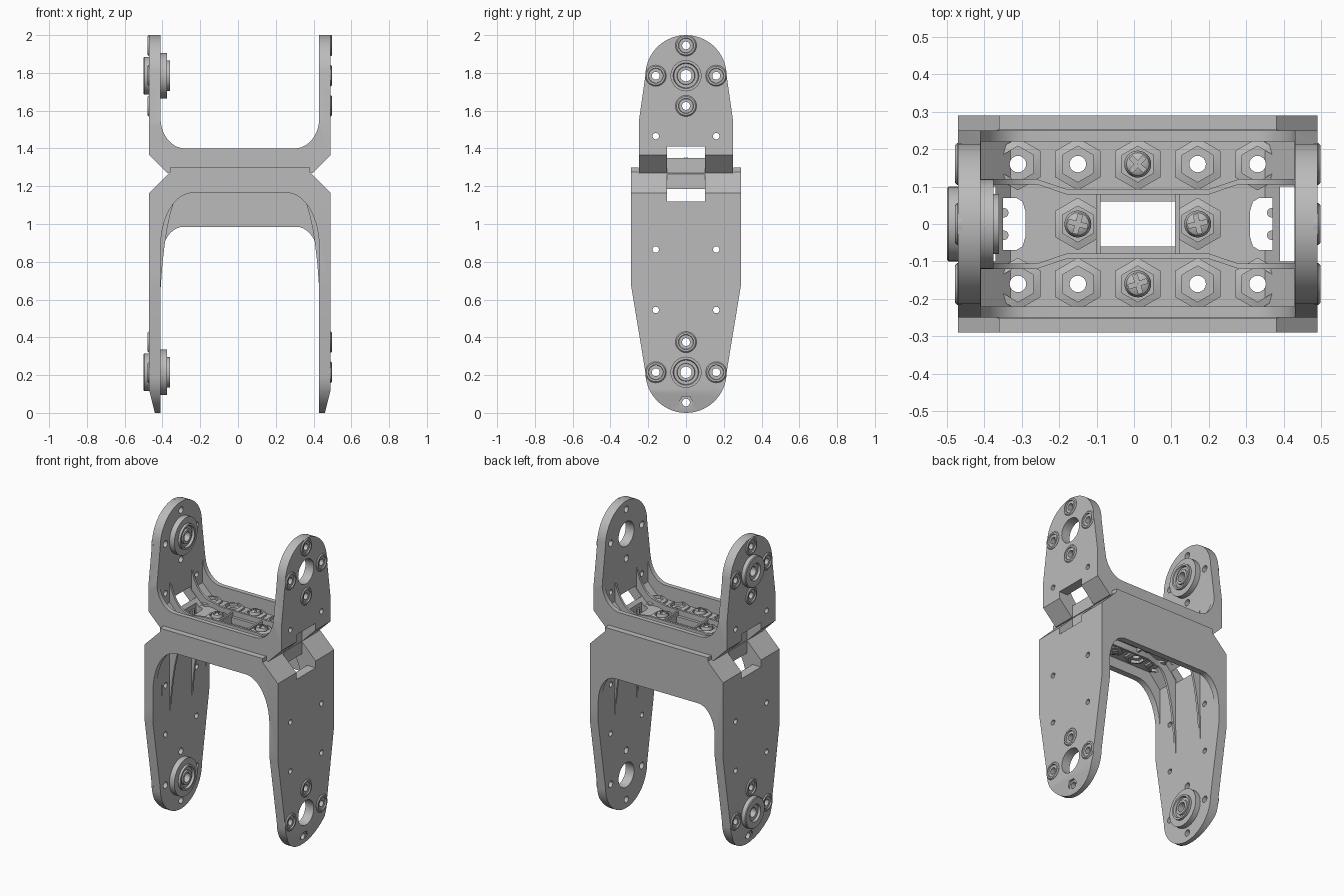
import bpy, bmesh, math
from mathutils import Vector, Matrix

if "Cube" in bpy.data.objects:
    bpy.data.objects.remove(bpy.data.objects["Cube"])

grey = bpy.data.materials.new("plain grey")
grey.use_nodes = True
COLOUR = (0.5, 0.5, 0.5, 1)
grey.diffuse_color = COLOUR
grey.node_tree.nodes["Principled BSDF"].inputs["Base Color"].default_value = COLOUR
parts = []


def finish(name, bm):
    bmesh.ops.recalc_face_normals(bm, faces=bm.faces)
    mesh = bpy.data.meshes.new(name)
    bm.to_mesh(mesh)
    bm.free()
    mesh.materials.append(grey)
    ob = bpy.data.objects.new(name, mesh)
    bpy.context.collection.objects.link(ob)
    parts.append(ob)
    return ob


def prism(name, pts, axis, lo, hi):
    """Extrude a 2D outline along one axis."""
    put = {"x": lambda p, d: (d, p[0], p[1]),
           "y": lambda p, d: (p[0], d, p[1]),
           "z": lambda p, d: (p[0], p[1], d)}[axis]
    bm = bmesh.new()
    a = [bm.verts.new(put(p, lo)) for p in pts]
    b = [bm.verts.new(put(p, hi)) for p in pts]
    bm.faces.new(a)
    bm.faces.new(b)
    for i in range(len(a)):
        j = (i + 1) % len(a)
        bm.faces.new((a[i], a[j], b[j], b[i]))
    return finish(name, bm)


def box(name, x, y, z):
    return prism(name, [(x[0], y[0]), (x[1], y[0]), (x[1], y[1]), (x[0], y[1])], "z", *z)


def circle(u, v, r, n=24):
    return [(u + r * math.cos(math.tau * i / n), v + r * math.sin(math.tau * i / n)) for i in range(n)]


def lathe(name, profile, n, place):
    """Spin a closed (radius, height) outline around z, then place it."""
    bm = bmesh.new()
    rings = [[bm.verts.new((r * math.sin(math.tau * i / n), r * math.cos(math.tau * i / n), h))
              for r, h in profile] for i in range(n)]
    for i in range(n):
        p, q = rings[i], rings[(i + 1) % n]
        for k in range(len(profile)):
            m = (k + 1) % len(profile)
            bm.faces.new((p[k], p[m], q[m], q[k]))
    bmesh.ops.transform(bm, matrix=place, verts=bm.verts)
    return finish(name, bm)


def bool_with(ob, tools):
    """Apply a list of (operation, tool) booleans and drop the tools."""
    for op, tool in tools:
        tool.hide_render = True
        mod = ob.modifiers.new("cut", "BOOLEAN")
        mod.operation, mod.object, mod.solver = op, tool, "EXACT"
    bpy.context.view_layer.update()
    dg = bpy.context.evaluated_depsgraph_get()
    mesh = bpy.data.meshes.new_from_object(ob.evaluated_get(dg))
    ob.modifiers.clear()
    ob.data = mesh
    for _, tool in tools:
        parts.remove(tool)
        bpy.data.objects.remove(tool)


def fillet(wall_x, wall_z, flat_x, flat_z, n=10):
    """Quarter ellipse from a wall into a flat."""
    ts = [math.pi / 2 * i / n for i in range(n + 1)]
    return [(flat_x + (wall_x - flat_x) * math.cos(t), wall_z + (flat_z - wall_z) * math.sin(t)) for t in ts]


def both(half):
    return half + [(-x, z) for x, z in reversed(half)]


AXLES = {"upper": 1.785, "lower": 0.215}
BOLTS = [(x, y) for x in (-.32, -.16, 0, .16, .32) for y in (-.16, .16)] + [(-.16, 0), (.16, 0)]
SCREWS = [(0, -.16), (0, .16), (-.16, 0), (.16, 0)]


def base_cutters():
    """Openings shared by both bracket floors."""
    cuts = [prism("cutter", circle(x, y, .022), "z", 1.15, 1.4) for x, y in BOLTS]
    cuts.append(box("cutter", (-.1, .1), (-.06, .06), (1.1, 1.5)))
    for s in (-1, 1):
        d_shape = [(.36, -.07), (.36, .07), (.325, .07), (.308, .06), (.3, .035),
                   (.3, -.035), (.308, -.06), (.325, -.07)]
        cuts.append(prism("cutter", [(s * x, y) for x, y in d_shape], "z", 1.1, 1.5))
        cuts.append(box("cutter", sorted((s * .38, s * .6)), (-.1, .1), (1.12, 1.41)))
    return cuts


def wall_cutters(axle, extra):
    """Axle and bolt holes through both walls."""
    holes = [(0, axle, .08)] + [(.16 * a, axle + .16 * b, .021) for a, b in ((1, 0), (-1, 0), (0, 1), (0, -1))]
    holes += [(s * .16, z, .017) for s in (-1, 1) for z in extra]
    return [prism("cutter", circle(y, z, r), "x", -.7, .7) for y, z, r in holes]


# Upper bracket: solid U, trimmed to its side outline, then hollowed and drilled
top_arc = [(.215 * math.cos(math.pi * i / 28), 1.785 + .215 * math.sin(math.pi * i / 28)) for i in range(29)]
upper = prism("upper_bracket", both([(.385, 1.27), (.48, 1.365), (.48, 2.05), (.42, 2.05)]
                                    + fillet(.42, 1.56, .29, 1.40)), "y", -.25, .25)
outline = prism("cutter", [(-.25, 1.54), (-.25, 1.2), (.25, 1.2), (.25, 1.54)] + top_arc, "x", -.6, .6)
pocket = prism("cutter", both([(.419, 2.1), (.419, 1.39), (.34, 1.31)]), "y", -.22, .22)
bool_with(upper, [("INTERSECT", outline)] + [("DIFFERENCE", c) for c in
          [pocket] + base_cutters() + wall_cutters(AXLES["upper"], [1.465])])

# Lower bracket: deep rear apron, shallow front rail, lips around the upper bracket
low_arc = [(y, 2 - z) for y, z in top_arc]
lower = prism("lower_bracket", both([(.37, 1.30), (.37, 1.275), (.48, 1.165), (.48, .12), (.45, 0), (.438, -.05),
                                     (.42, -.05)] + fillet(.42, .80, .30, .985)), "y", -.29, .29)
outline = prism("cutter", [(-.29, .67), (-.29, 1.4), (.29, 1.4), (.29, .67)] + low_arc, "x", -.6, .6)
pocket = prism("cutter", both([(.419, -.1), (.419, 1.14), (.34, 1.23)]), "y", -.25, .25)
opening = prism("cutter", both([(.4195, -.12)] + fillet(.4195, .88, .25, 1.165)), "y", -.4, -.2)
seat = box("cutter", (-.6, .6), (-.251, .251), (1.269, 1.5))
bore = [prism("cutter", circle(0, .055, .038, 6), "x", s * .457, s * .6) for s in (-1, 1)]
bool_with(lower, [("INTERSECT", outline)] + [("DIFFERENCE", c) for c in
          [pocket, opening, seat] + bore + base_cutters() + wall_cutters(AXLES["lower"], [.545, .865])])

# Wall gussets and floor ribs
for s in (-1, 1):
    for e in (-1, 1):
        y0, y1 = sorted((s * .105, s * .12))
        for label, curve, corner in (("upper", fillet(.425, 1.60, .27, 1.345), [(.27, 1.30), (.34, 1.30), (.425, 1.385)]),
                                     ("lower", fillet(.425, .45, .29, 1.19), [(.29, 1.24), (.34, 1.24), (.425, 1.145)])):
            prism(label + "_gusset", [(e * x, z) for x, z in curve + corner], "y", y0, y1)
    path = both([(.30, .120), (.27, .120), (.19, .093)])
    plan = [(x, s * y) for x, y in path] + [(x, s * (y - .014)) for x, y in reversed(path)]
    prism("upper_floor_rib", plan, "z", 1.305, 1.345)
    prism("lower_floor_rib", plan, "z", 1.19, 1.235)
    x0, x1 = sorted((s * .1, s * .112))
    box("upper_window_bar", (x0, x1), (-.08, .08), (1.305, 1.335))
    box("lower_window_bar", (x0, x1), (-.08, .08), (1.205, 1.235))
    for y in (-.03, .03):
        prism("window_nub", circle(s * .358, y, .013, 12), "z", 1.235, 1.305)

# Hexagonal nut seats on both faces of the floor
for x, y in BOLTS:
    hexagon = [(.048, 0), (.06, 0), (.072, .02), (.072, .03), (.048, .03)]
    for label, z, up in (("upper", 1.302, 1), ("lower", 1.238, -1)):
        lathe(label + "_nut_seat", [(min(r, .07), h * up * .9) for r, h in hexagon[:1] + [(.07, 0), (.07, .022), (.048, .03)]],
              6, Matrix.Translation((x, y, z)))

# Cross-head screws with nuts below
for k, (x, y) in enumerate(SCREWS):
    place = Matrix.Translation((x, y, 0)) @ Matrix.Rotation(.3 + .5 * k, 4, "Z")
    head = [(.0005, 1.2), (.02, 1.2), (.02, 1.31), (.036, 1.31), (.036, 1.33), (.03, 1.343), (.018, 1.35), (.0005, 1.352)]
    screw = lathe("screw", head, 24, place)
    slots = []
    for a in (0, math.pi / 2):
        slot = box("cutter", (-.026, .026), (-.006, .006), (1.335, 1.4))
        slot.data.transform(place @ Matrix.Rotation(a, 4, "Z"))
        slots.append(("DIFFERENCE", slot))
    bool_with(screw, slots)
    lathe("nut", [(.019, 1.207), (.045, 1.207), (.045, 1.235), (.019, 1.235)], 6, Matrix.Translation((x, y, 0)))

# Axle bearings on one wall, raised bolt collars on both walls
to_x = Matrix.Rotation(math.pi / 2, 4, "Y")
bearing = [(.03, -.495), (.05, -.495), (.055, -.51), (.095, -.51), (.1, -.505), (.1, -.479), (.079, -.479),
           (.079, -.421), (.12, -.421), (.12, -.385), (.08, -.385), (.08, -.37), (.068, -.37), (.064, -.385),
           (.048, -.385), (.046, -.375), (.03, -.375)]
collar = [(.021, .47), (.021, .48), (.038, .48), (.04, .488), (.05, .488), (.056, .482), (.056, .47)]
for label, axle in AXLES.items():
    lathe(label + "_bearing", bearing, 40, Matrix.Translation((0, 0, axle)) @ to_x)
    for dy, dz in ((.16, 0), (-.16, 0), (0, .16), (0, -.16)):
        if label == "lower" and dz < 0:
            continue
        for s in (-1, 1):
            lathe(label + "_bolt_collar", [(r, s * h) for r, h in collar], 24,
                  Matrix.Translation((0, dy, axle + dz)) @ to_x)

# Centre the model and smooth the round surfaces
bpy.ops.object.select_all(action="DESELECT")
for ob in parts:
    ob.location.x = .01
    ob.select_set(True)
bpy.context.view_layer.objects.active = upper
bpy.ops.object.shade_smooth_by_angle(angle=math.radians(30))
